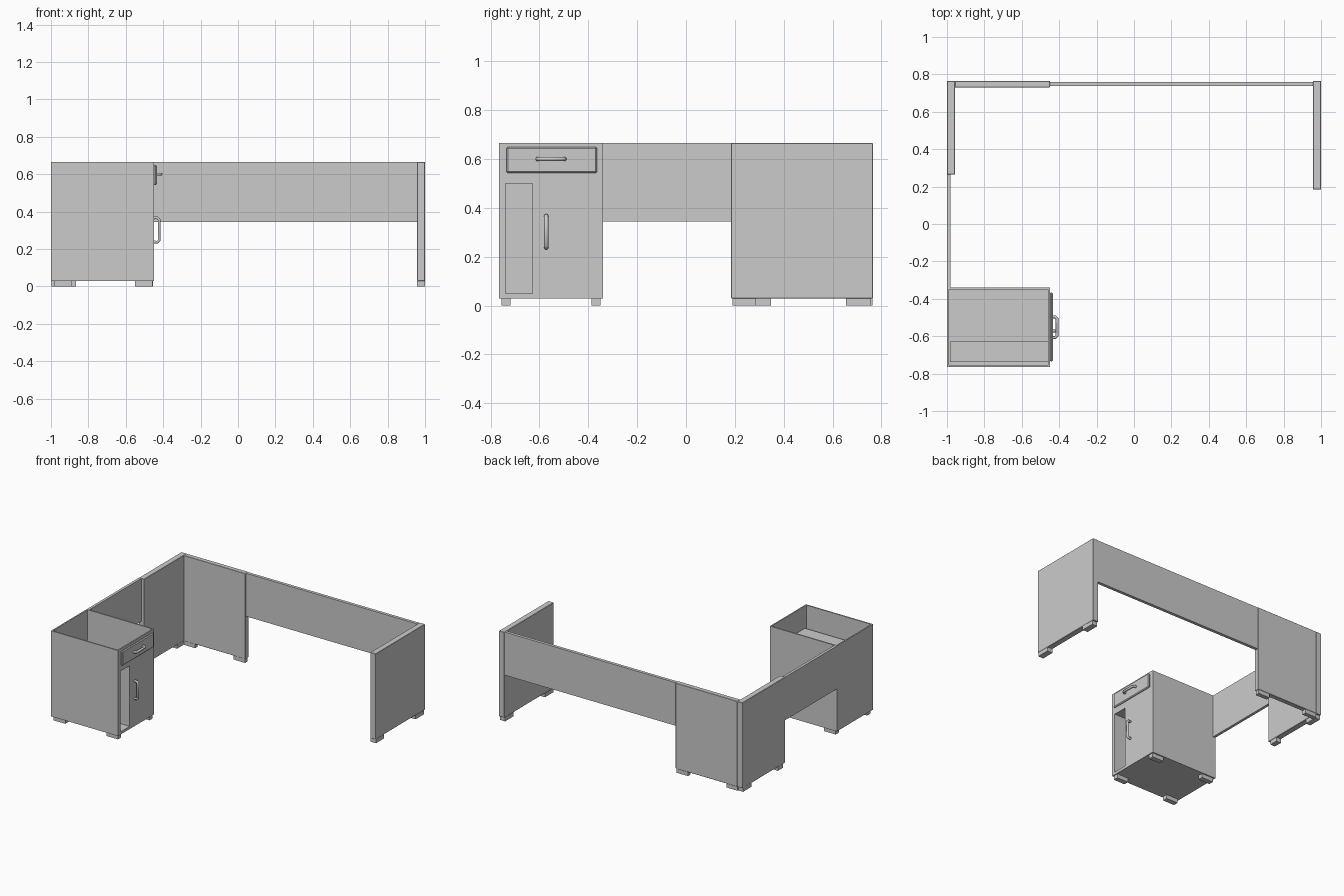
import bpy, bmesh
from mathutils import Vector

if "Cube" in bpy.data.objects:
    bpy.data.objects.remove(bpy.data.objects["Cube"])


def box(name, x, y, z, bevel=0.0, drop=None):
    """Box from (min, max) ranges; drop = direction of a face to leave open."""
    bm = bmesh.new()
    bmesh.ops.create_cube(bm, size=1)
    for v in bm.verts:
        v.co = Vector([r[0] if c < 0 else r[1] for c, r in zip(v.co, (x, y, z))])
    bm.normal_update()
    if drop:
        faces = [f for f in bm.faces if f.normal.dot(Vector(drop)) > 0.9]
        bmesh.ops.delete(bm, geom=faces, context='FACES')
    me = bpy.data.meshes.new(name)
    bm.to_mesh(me)
    bm.free()
    ob = bpy.data.objects.new(name, me)
    bpy.context.collection.objects.link(ob)
    if bevel:
        m = ob.modifiers.new("edge", 'BEVEL')
        m.width, m.segments = bevel, 1
    return ob


def handle(name, base, along, length, reach, r=0.009):
    """Bent bar handle standing out in +x from its base point."""
    a, o, b = Vector(along), Vector((1, 0, 0)), Vector(base)
    h, c = length / 2 - r, 0.01
    half = [a * h, a * h + o * (reach - r - c), a * (h - c) + o * (reach - r)]
    pts = half + [Vector((p.x, -p.y, -p.z)) for p in reversed(half)]
    cu = bpy.data.curves.new(name, 'CURVE')
    cu.dimensions = '3D'
    cu.bevel_depth, cu.bevel_resolution, cu.use_fill_caps = r, 1, True
    sp = cu.splines.new('POLY')
    sp.points.add(len(pts) - 1)
    for sp_pt, p in zip(sp.points, pts):
        sp_pt.co = (*(b + p), 1)
    ob = bpy.data.objects.new(name, cu)
    bpy.context.collection.objects.link(ob)


TOP, FOOT, MID = 0.665, 0.03, 0.345
full, skirt, low = (FOOT, TOP), (MID, TOP), (0, FOOT)

# Standing panels: right end and L-shaped corner
box("right_end_panel", (0.957, 1.0), (0.185, 0.765), full, 0.002)
box("corner_left_panel", (-1.0, -0.957), (0.265, 0.765), full, 0.002)
box("corner_back_panel", (-0.957, -0.45), (0.73, 0.765), full, 0.002)

# Hanging modesty panels
box("back_modesty_panel", (-0.45, 0.957), (0.737, 0.76), skirt)
box("left_modesty_panel", (-1.0, -0.98), (-0.34, 0.265), skirt)

# Panel feet
for i, (x, y) in enumerate([
        ((0.957, 1.0), (0.19, 0.287)), ((0.957, 1.0), (0.655, 0.755)),
        ((-0.998, -0.959), (0.285, 0.347)), ((-0.998, -0.959), (0.655, 0.755)),
        ((-0.957, -0.865), (0.732, 0.763)), ((-0.55, -0.455), (0.732, 0.763))]):
    box(f"panel_foot_{i}", x, y, low)

# Cabinet shell, open at the top
X0, X1, Y0, Y1, T = -1.0, -0.45, -0.765, -0.34, 0.01
box("cabinet_near_side", (X0, X1), (Y0, Y0 + T), full)
box("cabinet_far_side", (X0, X1), (Y1 - T, Y1), full)
box("cabinet_back", (X0, X0 + T), (Y0 + T, Y1 - T), full)
box("cabinet_bottom", (X0 + T, X1 - T), (Y0 + T, Y1 - T), (FOOT, FOOT + T))
front = box("cabinet_front", (X1 - T, X1), (Y0 + T, Y1 - T), full)

# Open compartment behind a cut-out in the front
oy, oz = (-0.738, -0.628), (0.05, 0.5)
cutter = box("opening_cutter", (X1 - 0.1, X1 + 0.1), oy, oz)
cutter.hide_render = True
cutter.hide_viewport = True
m = front.modifiers.new("opening", 'BOOLEAN')
m.operation, m.object, m.solver = 'DIFFERENCE', cutter, 'EXACT'
box("open_compartment", (-0.985, X1 - T / 2), oy, oz, drop=(1, 0, 0))

# Drawer front and handles
box("drawer_front", (X1, -0.434), (-0.735, -0.365), (0.542, 0.65), 0.006)
handle("drawer_handle", (-0.436, -0.552, 0.6), (0, 1, 0), 0.128, 0.034)
handle("door_handle", (-0.452, -0.572, 0.302), (0, 0, 1), 0.148, 0.04)

# Cabinet feet
for i, x in enumerate([(-0.985, -0.89), (-0.55, -0.457)]):
    for j, y in enumerate([(-0.755, -0.718), (-0.386, -0.349)]):
        box(f"cabinet_foot_{i}{j}", x, y, low)
